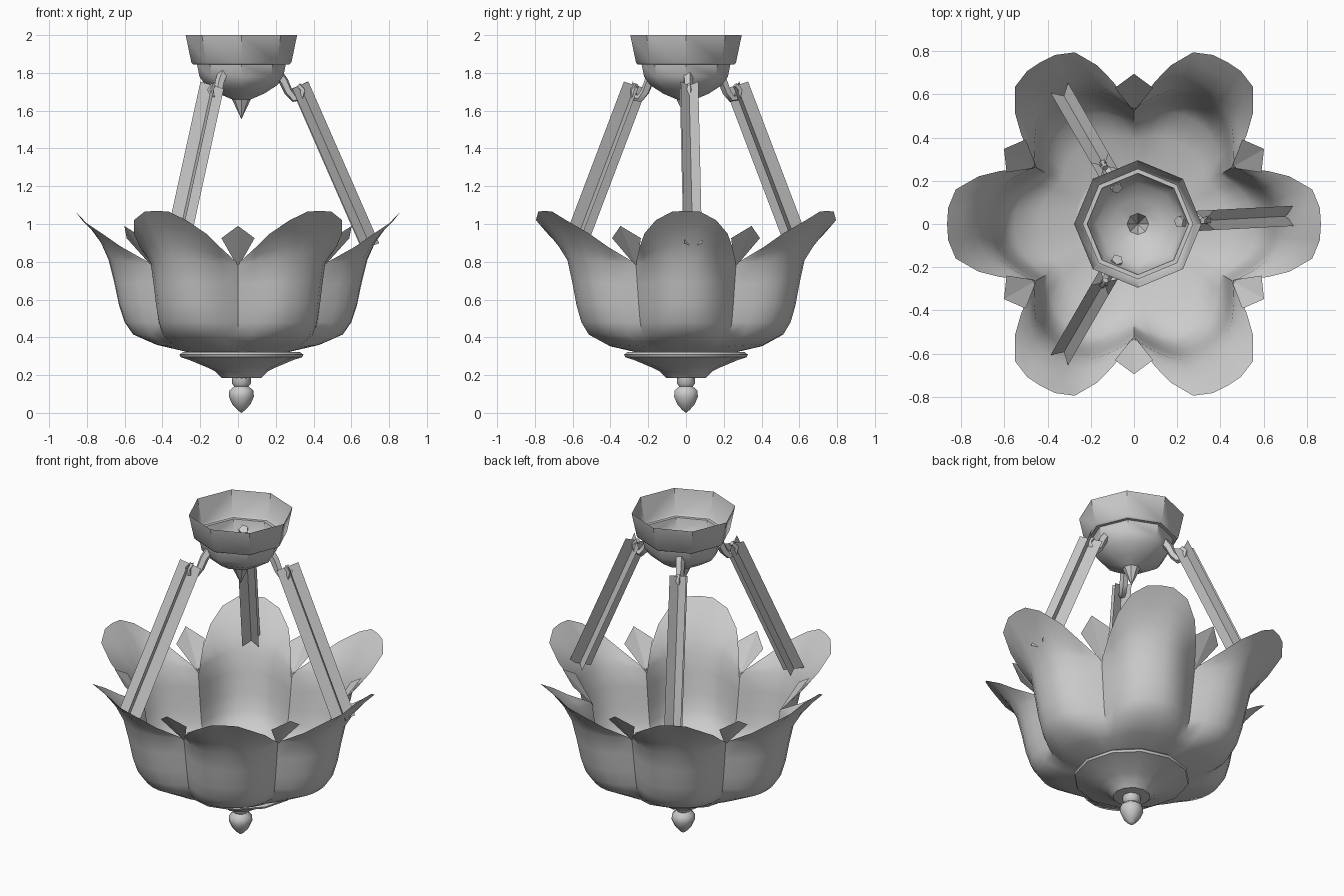
import bpy, bmesh
from math import sin, cos, pi, radians
from mathutils import Vector, Matrix

if "Cube" in bpy.data.objects:
    bpy.data.objects.remove(bpy.data.objects["Cube"])

grey = bpy.data.materials.new("light_grey")
grey.use_nodes = True
colour = (0.6, 0.6, 0.6, 1)
grey.diffuse_color = colour
grey.node_tree.nodes["Principled BSDF"].inputs["Base Color"].default_value = colour

AXIS = Vector((0.018, 0, 0))  # hardware axis sits slightly off the shade centre


def finish(name, bm, smooth=None):
    bmesh.ops.remove_doubles(bm, verts=bm.verts, dist=0.0005)
    mesh = bpy.data.meshes.new(name)
    bm.to_mesh(mesh)
    bm.free()
    mesh.materials.append(grey)
    obj = bpy.data.objects.new(name, mesh)
    bpy.context.collection.objects.link(obj)
    if smooth:
        bpy.ops.object.select_all(action="DESELECT")
        obj.select_set(True)
        bpy.context.view_layer.objects.active = obj
        bpy.ops.object.shade_smooth_by_angle(angle=radians(smooth))
    return obj


def skin(bm, rows, closed=False):
    """Bridge rows of points with quads."""
    grid = [[bm.verts.new(p) for p in row] for row in rows]
    for a, b in zip(grid, grid[1:]):
        n = len(a)
        for i in range(n if closed else n - 1):
            j = (i + 1) % n
            bm.faces.new((a[i], a[j], b[j], b[i]))


def lathe(name, profile, sides, smooth):
    bm = bmesh.new()
    rows = [[AXIS + Vector((r * cos(2 * pi * k / sides), r * sin(2 * pi * k / sides), z))
             for k in range(sides)] for r, z in profile]
    skin(bm, rows, closed=True)
    bmesh.ops.remove_doubles(bm, verts=bm.verts, dist=0.0005)
    bmesh.ops.recalc_face_normals(bm, faces=bm.faces)
    return finish(name, bm, smooth)


# Petal shade: centre line and crease line rise together, then open into the rim
centre = [(0.25, 0.318), (0.43, 0.36), (0.555, 0.415), (0.6, 0.48),
          (0.63, 0.57), (0.655, 0.69), (0.685, 0.81)]
crease = [(0.25, 0.318), (0.39, 0.35), (0.46, 0.41), (0.485, 0.48),
          (0.50, 0.57), (0.515, 0.68), (0.53, 0.79)]
rim = [(0.865, 0, 1.07), (0.86, 0.075, 1.065), (0.825, 0.16, 1.02),
       (0.72, 0.22, 0.95), (0.62, 0.245, 0.88), (0.459, 0.265, 0.79)]
STEPS = len(rim) - 1


def half_petal():
    rows = []
    for (rc, zc), (re, ze) in zip(centre, crease):
        xe, ye = re * cos(pi / 6), re * sin(pi / 6)
        row = []
        for i in range(STEPS + 1):
            v = i / STEPS
            bulge = 1 - v ** 2.3
            row.append(Vector((xe + (rc - xe) * bulge, ye * v ** 0.9, ze + (zc - ze) * bulge)))
        rows.append(row)
    base = rows[-1]
    for t in (0.35, 0.7, 1):
        bow = 0.1 * t * (1 - t)
        row = []
        for i, (p, q) in enumerate(zip(base, rim)):
            point = p.lerp(Vector(q), t)
            point.x -= bow * (1 - i / STEPS)
            row.append(point)
        rows.append(row)
    return rows


bm = bmesh.new()
half = half_petal()
full = [[Vector((p.x, -p.y, p.z)) for p in reversed(row[1:])] + row for row in half]
for k in range(6):
    spin = Matrix.Rotation(k * pi / 3, 3, "Z")
    skin(bm, [[spin @ p for p in row] for row in full])
finish("petal_shade", bm, 50)

# Small pointed leaves in the notches between petals
bm = bmesh.new()
for k in range(6):
    spin = Matrix.Rotation(k * pi / 3 + pi / 6, 3, "Z")
    low, left, tip, right = [bm.verts.new(spin @ Vector(p)) for p in (
        (0.52, 0, 0.77), (0.63, 0.088, 0.925), (0.695, 0, 0.99), (0.63, -0.088, 0.925))]
    bm.faces.new((low, right, tip))
    bm.faces.new((low, tip, left))
finish("notch_leaves", bm)

# Bottom plate and finial
lathe("bottom_plate", [(0, 0.322), (0.31, 0.322), (0.328, 0.308), (0.322, 0.295), (0.275, 0.28),
                       (0.18, 0.24), (0.14, 0.22), (0.105, 0.185), (0, 0.182)], 12, 35)
lathe("finial", [(0, 0.19), (0.05, 0.188), (0.05, 0.155), (0.038, 0.14), (0.064, 0.118),
                 (0.066, 0.085), (0.048, 0.045), (0.02, 0.015), (0, 0)], 10, 50)

# Ceiling canopy, open at the top, with a pointed drop
lathe("ceiling_canopy", [(0.295, 2), (0.265, 1.855), (0.255, 1.845), (0.235, 1.845),
                         (0.222, 1.78), (0.19, 1.735), (0.12, 1.69), (0.05, 1.66),
                         (0, 1.555)], 8, 40)


# Three hanging rods of crossed strips, with hooks
def rod(number, angle):
    spin = Matrix.Rotation(radians(angle), 3, "Z")
    top, end = Vector((0.31, 0, 1.735)), Vector((0.685, 0, 0.88))
    across = Vector((0, 1, 0))
    outward = across.cross(end - top).normalized()
    bm = bmesh.new()
    for side in (1, -1):
        reach = (across + outward * side).normalized() * 0.066
        corners = [top - reach, top + reach, end + reach, end - reach]
        bm.faces.new([bm.verts.new(AXIS + spin @ p) for p in corners])
    finish(f"hanging_rod_{number}", bm)

    path = [(0.19, 1.8), (0.225, 1.755), (0.25, 1.7), (0.28, 1.665),
            (0.315, 1.67), (0.325, 1.71), (0.3, 1.735)]
    sides = 5
    rows = []
    for i, (r, z) in enumerate(path):
        r0, z0 = path[max(i - 1, 0)]
        r1, z1 = path[min(i + 1, len(path) - 1)]
        along = Vector((r1 - r0, 0, z1 - z0)).normalized()
        normal = across.cross(along)
        size = 0.028 - 0.002 * i
        rows.append([AXIS + spin @ (Vector((r, 0, z)) + size * (
            across * cos(2 * pi * k / sides) + normal * sin(2 * pi * k / sides)))
            for k in range(sides)])
    bm = bmesh.new()
    skin(bm, rows, closed=True)
    bmesh.ops.holes_fill(bm, edges=bm.edges)
    bmesh.ops.recalc_face_normals(bm, faces=bm.faces)
    finish(f"hook_{number}", bm, 60)


for n, a in enumerate((3, 120, 240), 1):
    rod(n, a)
